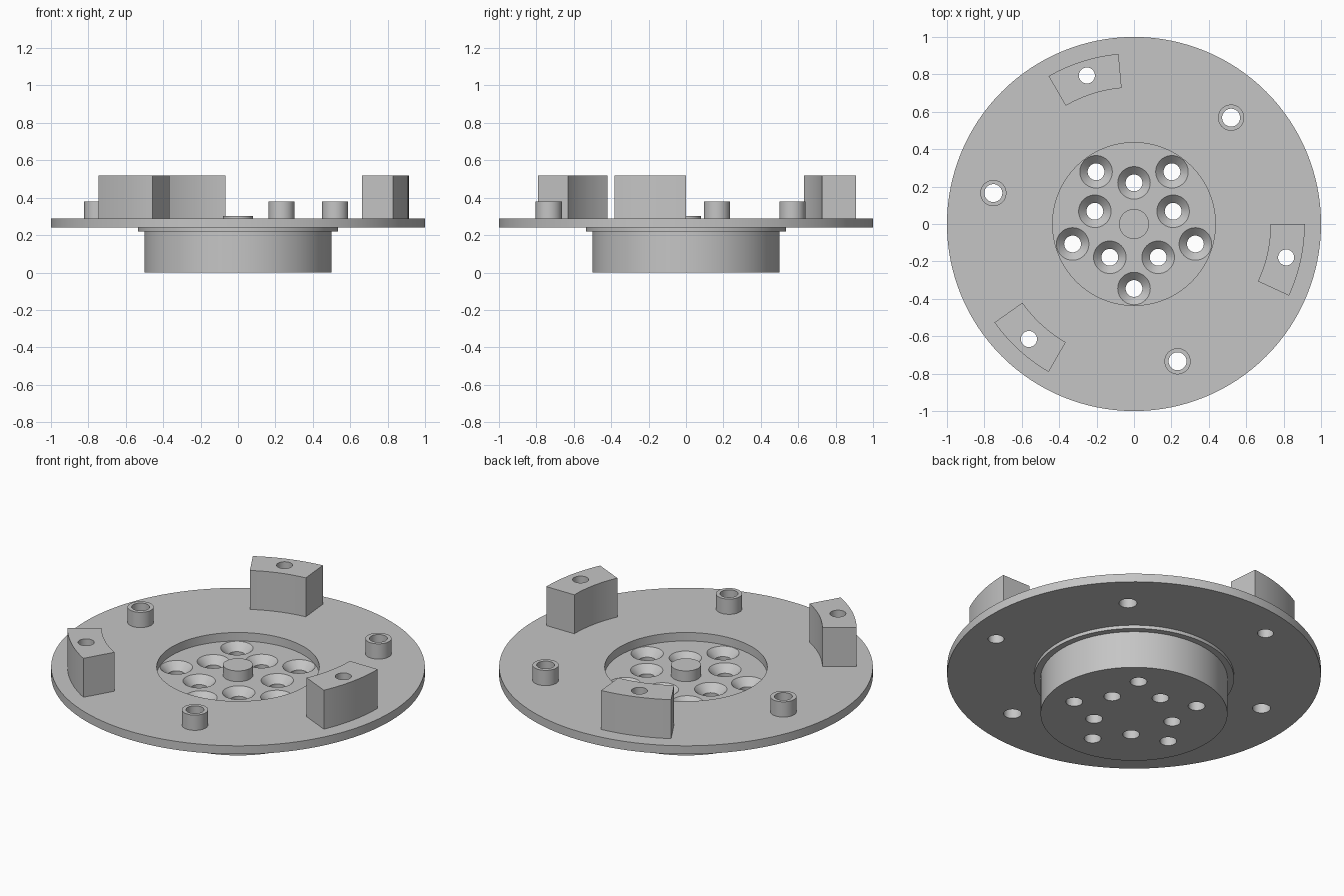
import bpy, bmesh
from math import cos, sin, radians, pi
from mathutils import Vector

cube = bpy.data.objects.get("Cube")
if cube:
    bpy.data.objects.remove(cube, do_unlink=True)

# Single grey material
grey = bpy.data.materials.new("plain_grey")
grey.use_nodes = True
colour = (0.56, 0.56, 0.56, 1)
grey.diffuse_color = colour
bsdf = next(n for n in grey.node_tree.nodes if n.type == 'BSDF_PRINCIPLED')
bsdf.inputs["Base Color"].default_value = colour

PLATE_BOTTOM, PLATE_TOP = 0.24, 0.29


def polar(r, deg, z=0):
    return Vector((r * cos(radians(deg)), r * sin(radians(deg)), z))


def finish(name, bm):
    bmesh.ops.recalc_face_normals(bm, faces=bm.faces)
    mesh = bpy.data.meshes.new(name)
    bm.to_mesh(mesh)
    bm.free()
    mesh.materials.append(grey)
    obj = bpy.data.objects.new(name, mesh)
    bpy.context.collection.objects.link(obj)
    return obj


def lathe(bm, profile, centre=(0, 0, 0), steps=40, closed=False):
    """Revolve (radius, height) points about a vertical axis."""
    c = Vector(centre)
    verts = [bm.verts.new(c + Vector((r, 0, z))) for r, z in profile]
    pairs = list(zip(verts, verts[1:]))
    if closed:
        pairs.append((verts[-1], verts[0]))
    edges = [bm.edges.new(p) for p in pairs]
    out = bmesh.ops.spin(bm, geom=verts + edges, cent=c, axis=(0, 0, 1),
                         angle=2 * pi, steps=steps, use_merge=False)
    bmesh.ops.remove_doubles(bm, verts=bm.verts, dist=1e-5)


def drill(obj, cutter):
    """Cut the holes and bake the result."""
    mod = obj.modifiers.new("holes", 'BOOLEAN')
    mod.operation, mod.solver, mod.object = 'DIFFERENCE', 'EXACT', cutter
    bpy.ops.object.select_all(action='DESELECT')
    bpy.context.view_layer.objects.active = obj
    obj.select_set(True)
    bpy.ops.object.modifier_apply(modifier=mod.name)


# Hub, flange and recessed plate in one turned profile
bm = bmesh.new()
lathe(bm, [(0, 0), (0.5, 0), (0.5, 0.22), (0.535, 0.22),
           (0.535, PLATE_BOTTOM), (1, PLATE_BOTTOM), (1, PLATE_TOP),
           (0.435, PLATE_TOP), (0.435, PLATE_BOTTOM), (0, PLATE_BOTTOM)], steps=128)
base = finish("base_disc", bm)
parts = [base]

# Centre pin on the recess floor
bm = bmesh.new()
lathe(bm, [(0, 0.235), (0.08, 0.235), (0.08, 0.303), (0, 0.303)])
parts.append(finish("centre_pin", bm))

# Hole cutters: two rings of five countersunk holes, plus mounting holes
bm = bmesh.new()
for ring_radius, start in ((0.345, 270), (0.22, 90)):
    for i in range(5):
        lathe(bm, [(0, -0.1), (0.045, -0.1), (0.045, 0.198),
                   (0.087, PLATE_BOTTOM), (0.087, 0.4), (0, 0.4)],
              polar(ring_radius, start + 72 * i))
for i in range(3):
    for ring_radius, start, r in ((0.77, 47.6, 0.048), (0.833, 107.6, 0.043)):
        lathe(bm, [(0, 0.1), (r, 0.1), (r, 0.7), (0, 0.7)],
              polar(ring_radius, start + 120 * i))
cutter = finish("hole_cutter", bm)
cutter.hide_render = True
drill(base, cutter)

for i in range(3):
    # Hollow round posts
    bm = bmesh.new()
    lathe(bm, [(0.048, PLATE_TOP), (0.07, PLATE_TOP), (0.07, 0.38), (0.048, 0.38)],
          polar(0.77, 47.6 + 120 * i), closed=True)
    parts.append(finish(f"post_{i + 1}", bm))

    # Curved blocks, drilled through
    bm = bmesh.new()
    angles = [95.2 + 120 * i + 24.8 * k / 12 for k in range(13)]
    outline = [polar(0.913, a, PLATE_TOP) for a in angles]
    outline += [polar(0.73, a, PLATE_TOP) for a in reversed(angles)]
    face = bm.faces.new([bm.verts.new(p) for p in outline])
    top = bmesh.ops.extrude_face_region(bm, geom=[face])["geom"]
    bmesh.ops.translate(bm, vec=(0, 0, 0.23),
                        verts=[v for v in top if isinstance(v, bmesh.types.BMVert)])
    if not any(f.normal.z and f.calc_center_median().z < PLATE_TOP + 0.001 for f in bm.faces):
        bm.faces.new([v for v in bm.verts if v.co.z < PLATE_TOP + 0.001])
    block = finish(f"curved_block_{i + 1}", bm)
    drill(block, cutter)
    parts.append(block)

bpy.data.objects.remove(cutter, do_unlink=True)

# Smooth round walls, keep rims crisp
bpy.ops.object.select_all(action='DESELECT')
for obj in parts:
    obj.select_set(True)
bpy.context.view_layer.objects.active = base
bpy.ops.object.shade_smooth_by_angle(angle=radians(30))
